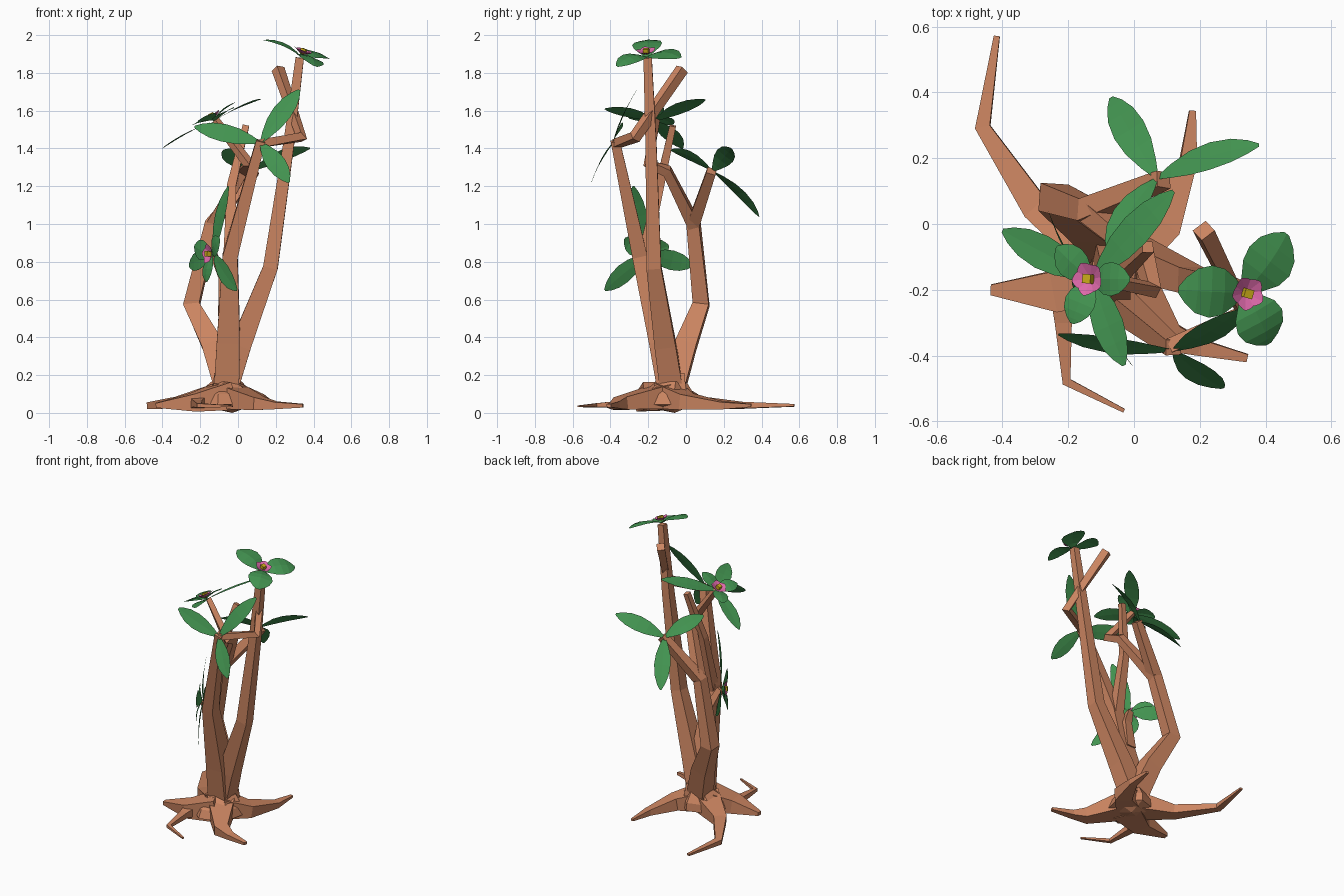
import bpy, bmesh, math
from mathutils import Vector, Matrix

if "Cube" in bpy.data.objects:
    bpy.data.objects.remove(bpy.data.objects["Cube"])

V = Vector


def material(name, rgb):
    m = bpy.data.materials.new(name)
    m.diffuse_color = (*rgb, 1)
    m.use_nodes = True
    m.node_tree.nodes["Principled BSDF"].inputs["Base Color"].default_value = m.diffuse_color
    return m


BARK = material("brown bark", (0.60, 0.235, 0.12))
GREEN = material("leaf green", (0.055, 0.29, 0.08))
PINK = material("petal pink", (0.72, 0.14, 0.40))
YELLOW = material("flower yellow", (0.60, 0.42, 0.01))


def finish(bm, name, mat, recalc=True):
    if recalc:
        bmesh.ops.recalc_face_normals(bm, faces=bm.faces)
    me = bpy.data.meshes.new(name)
    bm.to_mesh(me)
    bm.free()
    me.materials.append(mat)
    ob = bpy.data.objects.new(name, me)
    bpy.context.collection.objects.link(ob)
    return ob


def limb(name, pts, ref=(0, 1, 0), flat=1.0):
    """Four-sided tapered limb through points (x, y, z, half width)."""
    bm = bmesh.new()
    P = [V(p[:3]) for p in pts]
    u = V(ref)
    rings = []
    for i, p in enumerate(P):
        a = (p - P[i - 1]).normalized() if i else V()
        b = (P[i + 1] - p).normalized() if i < len(P) - 1 else V()
        t = (a + b).normalized()
        u = (u - t * u.dot(t)).normalized()
        v = t.cross(u)
        r = pts[i][3]
        rings.append([bm.verts.new(p + u * r * flat * su + v * r * sv)
                      for su, sv in ((1, 1), (1, -1), (-1, -1), (-1, 1))])
    for A, B in zip(rings, rings[1:]):
        for k in range(4):
            bm.faces.new((A[k], A[(k + 1) % 4], B[(k + 1) % 4], B[k]))
    bm.faces.new(rings[0])
    bm.faces.new(rings[-1])
    return finish(bm, name, BARK)


# profile of a blade: (position along length, share of half width)
BLADE = ((0, .10), (.15, .5), (.35, .88), (.55, 1), (.75, .85), (.9, .5), (1, .12))


def blade(bm, base, tip, n, width, arch=0.0, fold=0.0):
    d = tip - base
    n = (n - d * n.dot(d) / d.length_squared).normalized()
    side = n.cross(d).normalized()
    rows = []
    for t, w in BLADE:
        c = base + d * t + n * arch * 4 * t * (1 - t)
        h = w * width / 2
        rows.append([bm.verts.new(c + side * h * s + n * fold * h * abs(s)) for s in (-1, 0, 1)])
    for A, B in zip(rows, rows[1:]):
        for k in (0, 1):
            # wound so that the face points along n
            bm.faces.new((A[k], B[k], B[k + 1], A[k + 1]))
    bm.normal_update()
    if sum((f.normal.dot(n) for f in bm.faces[:] if f.is_valid), 0.0) < 0:
        bmesh.ops.reverse_faces(bm, faces=bm.faces[:])


def blades(name, mat, specs):
    """One object holding several separately built blades."""
    out = bmesh.new()
    for s in specs:
        b = bmesh.new()
        blade(b, *s)
        vm = {v: out.verts.new(v.co) for v in b.verts}
        for f in b.faces:
            out.faces.new([vm[v] for v in f.verts])
        b.free()
    return finish(out, name, mat, recalc=False)


def plane_normal(tips, hint):
    n = (tips[1] - tips[0]).cross(tips[2] - tips[0]).normalized()
    return n if n.dot(V(hint)) > 0 else -n


def leaves(name, base, tips, hint, width, arch=0.0):
    tips = [V(t) for t in tips]
    n = plane_normal(tips, hint)
    blades(name, GREEN, [(V(base), t, n, width, arch, 0.04) for t in tips])
    return n


def blossom(name, c, n, tips=None, sepal=0.0, turn=0.0):
    c = V(c)
    # broad green sepals set between the leaves
    if tips:
        spec = []
        for t in tips:
            d = c - V(t)
            d = (d - n * d.dot(n)).normalized()
            d = Matrix.Rotation(math.radians(turn), 3, n) @ d
            spec.append((c, c + d * sepal + n * 0.03, n, sepal * 0.72, 0.015, -0.1))
        blades(name + "_sepals", GREEN, spec)
    # five cupped petals
    u = n.orthogonal().normalized()
    spec = []
    for k in range(5):
        d = Matrix.Rotation(math.tau * k / 5, 3, n) @ u
        spec.append((c + n * 0.006, c + d * 0.052 + n * 0.032, n, 0.056, 0.0, 0.1))
    blades(name + "_petals", PINK, spec)
    # yellow heart
    bm = bmesh.new()
    rot = n.to_track_quat('Z', 'Y').to_matrix().to_4x4()
    bmesh.ops.create_cube(bm, size=0.028, matrix=Matrix.Translation(c + n * 0.024) @ rot)
    finish(bm, name + "_heart", YELLOW)


# root crown: low six-sided mound with a pointed underside
bm = bmesh.new()
rings = []
for r, z, cx, cy in ((.17, .045, -.07, -.12), (.155, .10, -.07, -.11), (.085, .165, -.06, -.08)):
    rings.append([bm.verts.new((cx + r * math.cos(math.tau * k / 6 + .3),
                                cy + r * math.sin(math.tau * k / 6 + .3), z)) for k in range(6)])
for A, B in zip(rings, rings[1:]):
    for k in range(6):
        bm.faces.new((A[k], A[(k + 1) % 6], B[(k + 1) % 6], B[k]))
bm.faces.new(rings[-1])
foot = bm.verts.new((-.03, -.06, 0.0))
for k in range(6):
    bm.faces.new((rings[0][(k + 1) % 6], rings[0][k], foot))
finish(bm, "root_crown", BARK)

# roots
ROOTS = {
    "root_back_left": [(-.08, -.1, .09, .085), (-.30, .05, .055, .042), (-.46, .295, .04, .023), (-.417, .572, .04, .009)],
    "root_left": [(-.06, -.13, .09, .10), (-.24, -.205, .055, .062), (-.435, -.20, .04, .016)],
    "root_front_left": [(-.21, -.19, .055, .05), (-.215, -.30, .05, .026), (-.205, -.48, .04, .014), (-.03, -.568, .035, .006)],
    "root_back_right": [(-.05, -.1, .09, .09), (.09, .0, .06, .055), (.165, .19, .04, .026), (.178, .345, .04, .010)],
    "root_front_right": [(-.06, -.1, .09, .09), (.11, -.345, .05, .045), (.20, -.375, .04, .025), (.345, -.408, .038, .012)],
}
for name, pts in ROOTS.items():
    limb(name, pts, ref=(0, 0, 1), flat=0.75)

# trunks
limb("trunk_neck", [(-.06, -.075, .10, .078), (-.06, -.075, .21, .066)])
limb("trunk_front", [(-.06, -.09, .15, .066), (-.05, -.135, .38, .062), (-.042, -.245, .83, .040),
                     (.12, -.375, 1.44, .024)])
limb("trunk_right", [(-.05, -.08, .16, .06), (.015, -.11, .36, .056), (.172, -.17, .77, .039),
                     (.268, -.185, 1.42, .029), (.327, -.203, 1.88, .022)])
limb("trunk_back", [(-.07, -.06, .16, .062), (-.135, .0, .36, .056), (-.245, .08, .575, .043),
                    (-.14, .04, 1.0, .034), (.09, .135, 1.28, .025)])
# branches
limb("branch_front_elbow", [(.11, -.37, 1.425, .022), (.335, -.27, 1.46, .024), (.212, -.02, 1.82, .025)])
limb("branch_inner", [(-.14, .045, .99, .032), (.03, -.10, 1.28, .025), (.055, -.20, 1.32, .022),
                      (-.12, -.16, 1.55, .016)])
limb("branch_middle", [(-.045, -.23, .80, .034), (-.035, -.14, 1.2, .024), (.042, -.07, 1.52, .017)])
limb("branch_low_left", [(-.07, -.14, .52, .035), (-.075, -.17, .72, .028), (-.13, -.20, .84, .018)])

# leaf clusters without flowers
leaves("front_leaves", (.12, -.385, 1.43),
       [(-.23, -.335, 1.515), (.325, -.26, 1.71), (.27, -.50, 1.22)], (0, -1, .4), .105, .01)
leaves("back_leaves", (.07, .14, 1.28),
       [(-.07, .385, 1.04), (.38, .24, 1.40), (-.08, -.08, 1.39)], (0, 0, 1), .105, .02)

# upper left flower with leaves
TIPS = [(-.40, -.02, 1.40), (.12, .10, 1.66), (-.03, -.43, 1.61)]
n = leaves("upper_leaves", (-.125, -.165, 1.545), TIPS, (0, 0, 1), .105, .01)
blossom("upper_flower", (-.128, -.168, 1.552), n, TIPS, .145, 25)

# low left flower with leaves
TIPS = [(-.05, -.28, 1.20), (-.005, -.43, .65), (-.26, .04, .78)]
n = leaves("low_leaves", (-.13, -.20, .84), TIPS, (-1, 0, 0), .105, .01)
blossom("low_flower", (-.137, -.203, .84), n, TIPS, .15, 20)

# top flower with broad arched leaves
n = V((.35, -.1, 1)).normalized()
top = V((.335, -.208, 1.885))
blades("top_leaves", GREEN, [(top, V(t), n, .16, .03, -.12) for t in
                             ((.465, -.03, 1.88), (.41, -.365, 1.835), (.135, -.20, 1.975))])
blossom("top_flower", top + n * .008, n)
